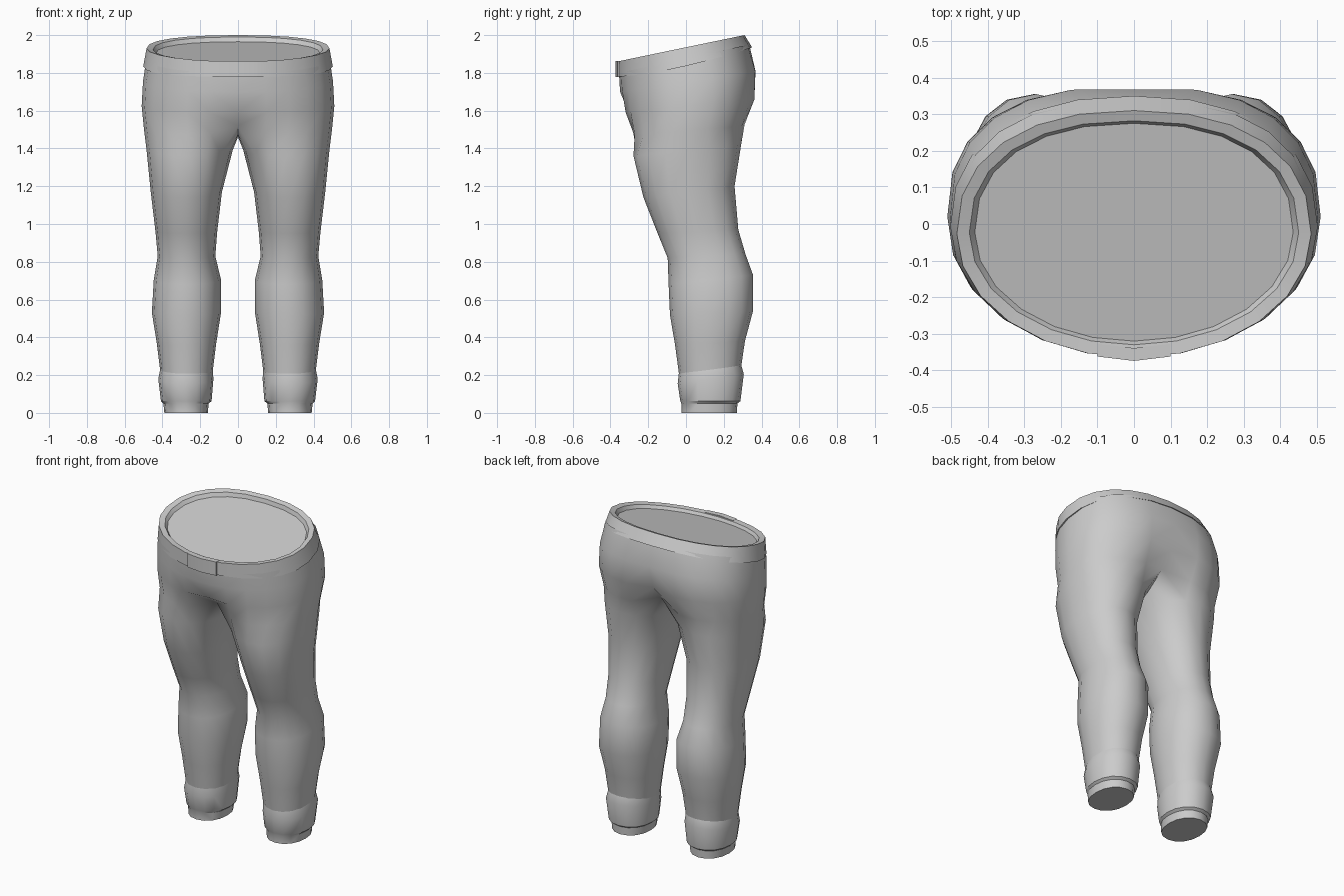
import bpy, bmesh
from math import sin, cos, pi, exp, radians
from mathutils import Matrix

if "Cube" in bpy.data.objects:
    bpy.data.objects.remove(bpy.data.objects["Cube"])


def spow(v, p):
    return abs(v) ** p * (1 if v >= 0 else -1)


def oval(angles, x0, x1, yf, yb, nf=2.0, nb=2.0):
    """Points of a squared-off ellipse; front and back may differ in squareness."""
    pts = []
    for a in angles:
        n = nf if sin(a) < 0 else nb
        pts.append([(x0 + x1) / 2 + (x1 - x0) / 2 * spow(cos(a), 2 / n),
                    (yf + yb) / 2 + (yb - yf) / 2 * spow(sin(a), 2 / n)])
    return pts


def tilt(pts, yf, yb, zf, zb, power=1.0):
    """Give 2D points a height rising from zf in front to zb at the back."""
    out = []
    for x, y in pts:
        u = min(max((y - yf) / (yb - yf), 0), 1)
        out.append((x, y, zf + (zb - zf) * u ** power))
    return out


def bridge(bm, a, b, closed=True):
    n = len(a)
    for i in range(n if closed else n - 1):
        j = (i + 1) % n
        bm.faces.new((a[i], a[j], b[j], b[i]))


def loft(bm, rings, cap_start=False, cap_end=False):
    rows = [[bm.verts.new(p) for p in r] for r in rings]
    for a, b in zip(rows, rows[1:]):
        bridge(bm, a, b)
    if cap_start:
        bm.faces.new(rows[0][::-1])
    if cap_end:
        bm.faces.new(rows[-1])
    return rows


def finish(bm, name, mirror=False, angle=35):
    if mirror:
        bmesh.ops.mirror(bm, geom=bm.verts[:] + bm.edges[:] + bm.faces[:],
                         matrix=Matrix.Identity(4), merge_dist=0.0005, axis='X')
        bmesh.ops.remove_doubles(bm, verts=bm.verts[:], dist=0.0005)
    bmesh.ops.recalc_face_normals(bm, faces=bm.faces[:])
    me = bpy.data.meshes.new(name)
    bm.to_mesh(me)
    bm.free()
    ob = bpy.data.objects.new(name, me)
    bpy.context.collection.objects.link(ob)
    bpy.ops.object.select_all(action='DESELECT')
    ob.select_set(True)
    bpy.context.view_layer.objects.active = ob
    bpy.ops.object.shade_smooth_by_angle(angle=radians(angle))
    return ob


# Leg angles start at the inner front, go round the outside, end on the inner side
LEG = [radians(-135 + 22.5 * k) for k in range(16)]
HALF = [radians(-90 + 15 * k) for k in range(13)]
FULL = [2 * pi * k / 24 - pi / 2 for k in range(24)]


def leg_ring(zf, zb, x0, x1, yf, yb):
    return tilt(oval(LEG, x0, x1, yf, yb, 2.15, 2.15), yf, yb, zf, zb)


# Trousers: one leg and half of the hips, then mirrored
bm = bmesh.new()
legs = loft(bm, [leg_ring(*r) for r in (
    (0.19, 0.23, 0.135, 0.410, -0.035, 0.290),
    (0.36, 0.38, 0.115, 0.430, -0.058, 0.312),
    (0.52, 0.54, 0.090, 0.456, -0.085, 0.355),
    (0.68, 0.73, 0.090, 0.446, -0.092, 0.355),
    (0.82, 0.84, 0.120, 0.425, -0.097, 0.315),
    (0.95, 0.97, 0.110, 0.437, -0.150, 0.277),
    (1.14, 1.20, 0.085, 0.462, -0.225, 0.257),
    (1.36, 1.42, 0.028, 0.484, -0.278, 0.292))])


def hip_ring(zf, zb, x1, yf, yb, groove_f, groove_b, lift=0.0):
    ring = []
    for x, y, z in tilt(oval(HALF, -x1, x1, yf, yb, 2.2, 2.5), yf, yb, zf, zb):
        g = exp(-(x / 0.12) ** 2)
        y += g * (groove_f if y < 0 else -groove_b)
        ring.append(bm.verts.new((0 if abs(x) < 1e-4 else x, y, z + lift * g)))
    return ring


hips = [hip_ring(*r) for r in (
    (1.47, 1.52, 0.497, -0.312, 0.330, 0.10, 0.08, 0.05),
    (1.59, 1.66, 0.510, -0.338, 0.378, 0.035, 0.05),
    (1.70, 1.81, 0.503, -0.349, 0.378, 0.0, 0.01),
    (1.80, 1.95, 0.485, -0.355, 0.335, 0.0, 0.0))]
for a, b in zip(hips, hips[1:]):
    bridge(bm, a, b, closed=False)
# Crotch seam on the centre line closes the top of the leg
seam = [bm.verts.new((0, y, z)) for y, z in ((0.13, 1.48), (0.0, 1.46), (-0.11, 1.475))]
bridge(bm, legs[-1], hips[0] + seam)
finish(bm, "trousers", mirror=True, angle=50)

# Ankle cuffs with the narrower hem below, closed underneath
bm = bmesh.new()
loft(bm, [leg_ring(*r) for r in (
    (0.000, 0.000, 0.160, 0.390, -0.025, 0.270),
    (0.050, 0.050, 0.155, 0.395, -0.025, 0.272),
    (0.062, 0.062, 0.140, 0.408, -0.030, 0.288),
    (0.155, 0.205, 0.130, 0.422, -0.044, 0.306),
    (0.208, 0.252, 0.134, 0.412, -0.038, 0.293))], cap_start=True)
finish(bm, "ankle_cuffs", mirror=True, angle=28)

# Waistband: sloping ring with a rolled-in lip and a closed inside
bm = bmesh.new()
loft(bm, [tilt(oval(FULL, -w, w, yf, yb, 2.0, 2.3), yf, yb, zf, zb, p)
          for w, yf, yb, zf, zb, p in (
    (0.478, -0.345, 0.325, 1.785, 1.945, 1.5),
    (0.502, -0.365, 0.350, 1.780, 1.935, 1.5),
    (0.484, -0.365, 0.310, 1.860, 2.000, 1.0),
    (0.450, -0.330, 0.282, 1.858, 1.990, 1.0),
    (0.435, -0.320, 0.275, 1.840, 1.965, 1.0))], cap_end=True)
finish(bm, "waistband", angle=30)

# Front closure plate on the waistband
bm = bmesh.new()
loft(bm, [[(x, y, 1.777), (x, y, 1.863), (x, y + 0.035, 1.863), (x, y + 0.035, 1.777)]
          for x, y in ((-0.1, -0.362), (0, -0.374), (0.1, -0.362))], True, True)
finish(bm, "waistband_closure", angle=30)
